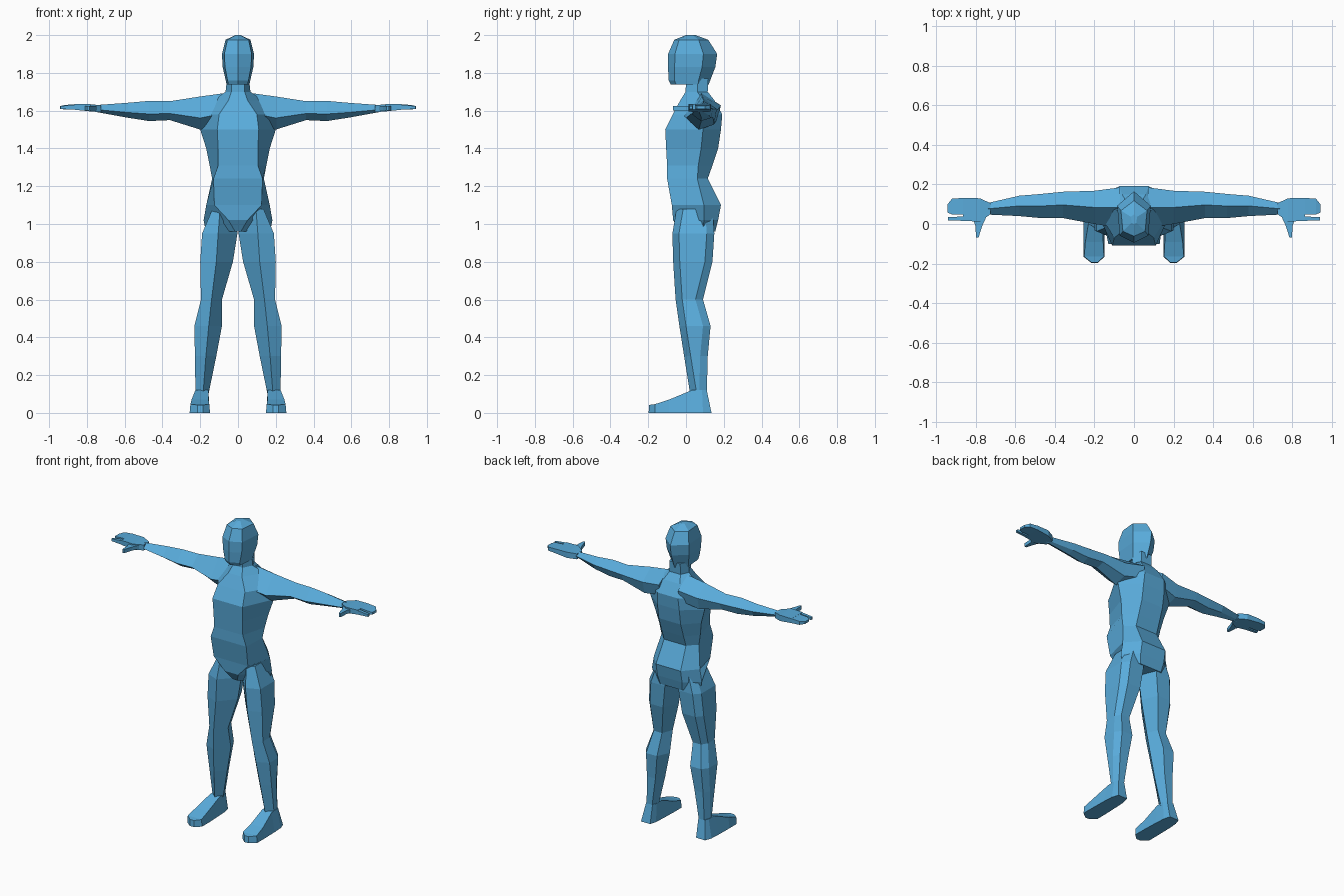
import bpy, bmesh

blue = bpy.data.materials.new("sky blue")
blue.diffuse_color = (0.10, 0.41, 0.71, 1)


def loft(name, rings, mirror=False):
    """Skin a list of equal-length point rings into a closed, flat-shaded mesh."""
    bm = bmesh.new()
    loops = [[bm.verts.new(p) for p in ring] for ring in rings]
    n = len(loops[0])
    for a, b in zip(loops, loops[1:]):
        for i in range(n):
            j = (i + 1) % n
            bm.faces.new((a[i], a[j], b[j], b[i]))
    bm.faces.new(loops[0])
    bm.faces.new(loops[-1])
    bmesh.ops.recalc_face_normals(bm, faces=bm.faces[:])
    mesh = bpy.data.meshes.new(name)
    bm.to_mesh(mesh)
    bm.free()
    mesh.materials.append(blue)
    obj = bpy.data.objects.new(name, mesh)
    bpy.context.collection.objects.link(obj)
    if mirror:
        obj.modifiers.new("mirror", 'MIRROR').use_mirror_merge = False
    return obj


def symmetric(z, half):
    """Ring at height z from right-half (x, y) points, front to back."""
    left = [(-x, y) for x, y in reversed(half) if x > 0]
    return [(x, y, z) for x, y in half + left]


# Torso and neck: z, front half width, front y, side half width, side y, back half width, back y
torso = [
    (0.96, 0.015, -0.03, 0.17, 0.09, 0.08, 0.155),
    (1.02, 0.05, -0.068, 0.182, 0.095, 0.09, 0.17),
    (1.10, 0.125, -0.075, 0.168, 0.095, 0.09, 0.185),
    (1.24, 0.130, -0.10, 0.137, 0.06, 0.08, 0.115),
    (1.31, 0.105, -0.10, 0.15, 0.065, 0.08, 0.14),
    (1.40, 0.105, -0.105, 0.168, 0.08, 0.08, 0.17),
    (1.50, 0.11, -0.11, 0.20, 0.09, 0.08, 0.185),
    (1.58, 0.10, -0.07, 0.20, 0.09, 0.075, 0.192),
    (1.655, 0.05, -0.03, 0.13, 0.09, 0.06, 0.15),
    (1.70, 0.035, -0.002, 0.066, 0.06, 0.04, 0.115),
    (1.77, 0.035, 0.0, 0.058, 0.06, 0.04, 0.118),
]
loft("torso", [symmetric(z, [(fw, yf), (w, ys), (bw, yb)])
               for z, fw, yf, w, ys, bw, yb in torso])

# Head: z, half width, front y, back y
head = [
    (1.738, 0.060, -0.080, 0.12),
    (1.76, 0.065, -0.092, 0.128),
    (1.83, 0.081, -0.095, 0.155),
    (1.90, 0.085, -0.095, 0.165),
    (1.975, 0.066, -0.062, 0.118),
    (2.0, 0.015, 0.0, 0.05),
]
loft("head", [symmetric(z, [(0, yf), (w * 0.85, yf + 0.14 * (yb - yf)),
                            (w, yb - 0.28 * (yb - yf)), (0, yb)])
              for z, w, yf, yb in head])

# Arm: x, bottom z, top z, front y, back y
arm = [
    (0.07, 1.53, 1.693, -0.02, 0.185),
    (0.20, 1.50, 1.675, 0.0, 0.168),
    (0.36, 1.55, 1.650, 0.03, 0.163),
    (0.47, 1.545, 1.652, 0.03, 0.152),
    (0.58, 1.562, 1.642, 0.04, 0.143),
    (0.745, 1.592, 1.630, 0.048, 0.105),
]
loft("arm", [[(x, yf + 0.5 * (yb - yf), zt),
              (x, yf, zb + 0.35 * (zt - zb)),
              (x, yf + 0.4 * (yb - yf), zb),
              (x, yb - 0.02, zb + 0.15 * (zt - zb)),
              (x, yb, zb + 0.6 * (zt - zb))]
             for x, zb, zt, yf, yb in arm], mirror=True)


def slab(name, sections):
    """Box-section loft along x: x, front y, back y, bottom z, top z."""
    loft(name, [[(x, a, lo), (x, b, lo), (x, b, hi), (x, a, hi)]
                for x, a, b, lo, hi in sections], mirror=True)


# Hand
slab("palm", [(0.725, 0.050, 0.105, 1.592, 1.628),
              (0.78, 0.012, 0.130, 1.596, 1.634),
              (0.865, 0.016, 0.132, 1.605, 1.634)])
slab("fingers", [(0.86, 0.048, 0.132, 1.605, 1.634),
                 (0.92, 0.048, 0.128, 1.607, 1.630),
                 (0.943, 0.058, 0.100, 1.609, 1.624)])
slab("index_finger", [(0.86, 0.016, 0.038, 1.605, 1.632),
                      (0.94, 0.018, 0.035, 1.609, 1.624)])

# Thumb, running forward: y, inner x, outer x
loft("thumb", [[(a, y, 1.602), (b, y, 1.602), (b, y, 1.626), (a, y, 1.626)]
               for y, a, b in [(0.04, 0.745, 0.82), (-0.01, 0.768, 0.802),
                               (-0.068, 0.786, 0.799)]], mirror=True)

# Leg: z, inner x, front ridge x, outer x, front y, back y
leg = [
    (1.08, 0.02, 0.095, 0.135, -0.05, 0.14),
    (0.95, 0.003, 0.105, 0.190, -0.072, 0.150),
    (0.80, 0.027, 0.115, 0.200, -0.068, 0.140),
    (0.60, 0.085, 0.140, 0.196, -0.055, 0.090),
    (0.46, 0.085, 0.155, 0.231, -0.035, 0.130),
    (0.30, 0.115, 0.170, 0.228, -0.010, 0.115),
    (0.10, 0.156, 0.185, 0.225, 0.022, 0.110),
]
loft("leg", [[(xr, yf, z), (xo, yf + 0.035, z), (xo, yb - 0.04, z),
              (xi + 0.8 * (xo - xi), yb, z), (xi + 0.25 * (xo - xi), yb, z),
              (xi, 0.5 * (yf + yb), z)]
             for z, xi, xr, xo, yf, yb in leg], mirror=True)

# Foot: sole y, top y, sole inner x, sole outer x, top inner x, top outer x, height
foot = [
    (-0.198, -0.195, 0.185, 0.215, 0.185, 0.215, 0.042),
    (-0.165, -0.165, 0.148, 0.256, 0.152, 0.252, 0.046),
    (-0.09, -0.09, 0.148, 0.256, 0.156, 0.246, 0.07),
    (0.02, 0.03, 0.152, 0.254, 0.156, 0.226, 0.12),
    (0.09, 0.085, 0.156, 0.250, 0.156, 0.226, 0.12),
    (0.135, 0.11, 0.168, 0.235, 0.168, 0.215, 0.12),
]
loft("foot", [[(a, ys, 0), (b, ys, 0), (d, yt, h), (c, yt, h)]
              for ys, yt, a, b, c, d, h in foot], mirror=True)
